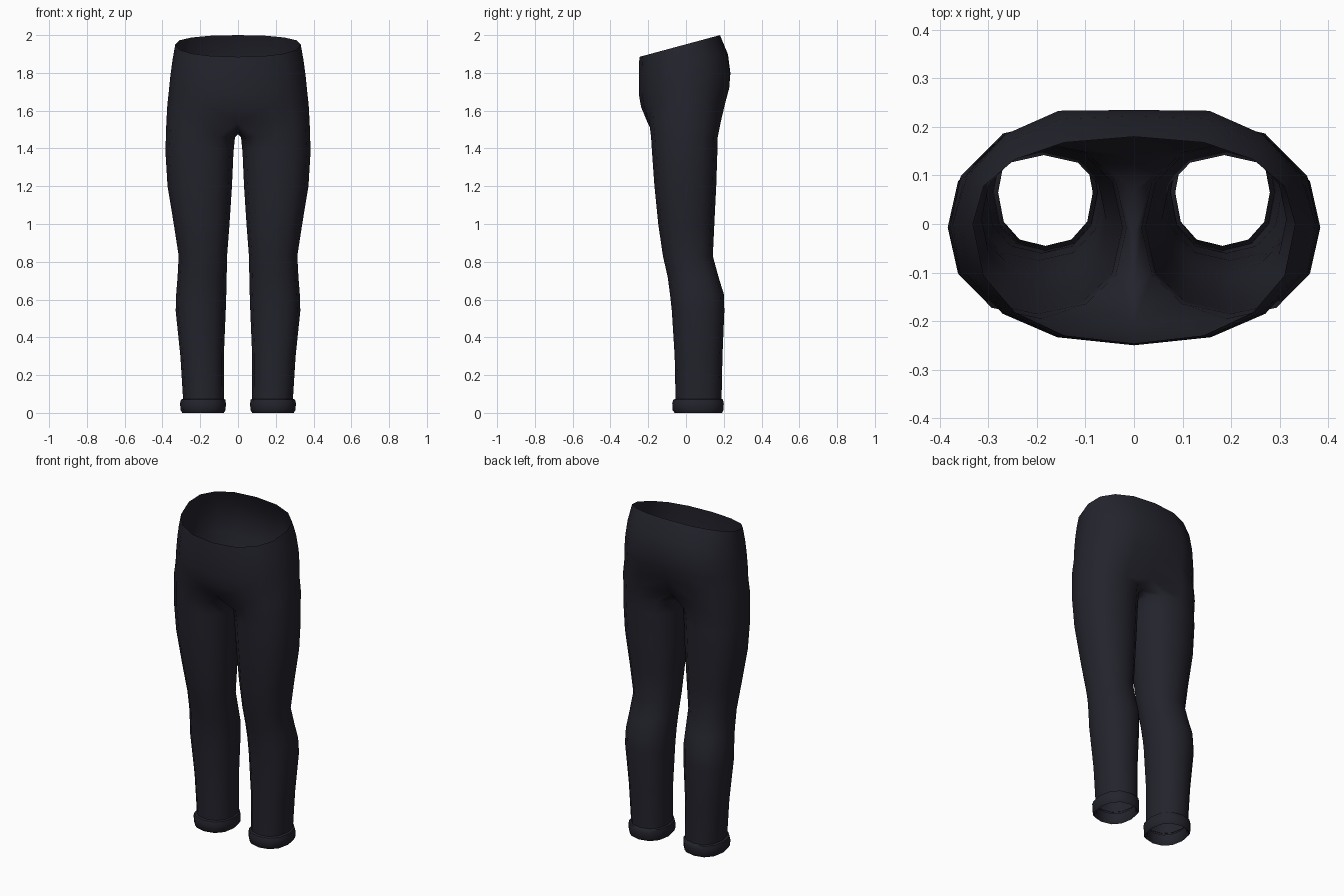
import bpy, bmesh
from math import sin, cos, radians, copysign

cube = bpy.data.objects.get("Cube")
if cube:
    bpy.data.objects.remove(cube, do_unlink=True)

cloth = bpy.data.materials.new("dark_navy_cloth")
cloth.use_nodes = True
colour = (0.017, 0.017, 0.026, 1)
cloth.diffuse_color = colour
bsdf = cloth.node_tree.nodes["Principled BSDF"]
bsdf.inputs["Base Color"].default_value = colour
bsdf.inputs["Roughness"].default_value = 0.9


def power(v, p):
    return copysign(abs(v) ** p, v)


def leg_ring(z, inner, outer, front, back, p=0.87):
    """Twelve points, from the front inner side round the outside."""
    cx, rx = (inner + outer) / 2, (outer - inner) / 2
    cy, ry = (front + back) / 2, (back - front) / 2
    angles = [radians(30 * i - 120) for i in range(12)]
    return [(cx + rx * power(cos(a), p), cy + ry * power(sin(a), p), z) for a in angles]


def hip_ring(width, front, back, z_front, z_back, cleft):
    """Nine points of a half ring, from centre front to centre back."""
    points = []
    for i in range(9):
        a = radians(22.5 * i - 90)
        y = power(sin(a), 0.87) * (back if a > 0 else -front)
        if i == 8:
            y -= cleft
        t = (y - front) / (back - front)
        x = 0 if i in (0, 8) else width * power(cos(a), 0.87)
        points.append((x, y, z_front + t * (z_back - z_front)))
    return points


def loft(bm, lower, upper, count, closed):
    for i in range(count if closed else count - 1):
        j = (i + 1) % count
        bm.faces.new((lower[i], lower[j], upper[j], upper[i]))


def finish(bm, name):
    mesh = bpy.data.meshes.new(name)
    bm.to_mesh(mesh)
    bm.free()
    mesh.materials.append(cloth)
    obj = bpy.data.objects.new(name, mesh)
    bpy.context.collection.objects.link(obj)
    bpy.ops.object.select_all(action="DESELECT")
    obj.select_set(True)
    bpy.context.view_layer.objects.active = obj
    bpy.ops.object.shade_smooth_by_angle(angle=radians(50))
    mirror = obj.modifiers.new("Mirror", "MIRROR")
    mirror.use_clip = True
    mirror.merge_threshold = 0.002


# Legs: height, inner x, outer x, front y, back y
legs = [
    (0.06, 0.075, 0.29, -0.055, 0.188),
    (0.30, 0.075, 0.305, -0.06, 0.193),
    (0.54, 0.065, 0.33, -0.075, 0.203),
    (0.63, 0.062, 0.327, -0.085, 0.20),
    (0.72, 0.06, 0.32, -0.097, 0.172),
    (0.83, 0.058, 0.314, -0.122, 0.142),
    (1.00, 0.045, 0.34, -0.147, 0.15),
    (1.20, 0.032, 0.373, -0.167, 0.16),
    (1.38, 0.024, 0.384, -0.18, 0.166),
    (1.46, 0.016, 0.382, -0.185, 0.168),
]
# Hips: half width, front y, back y, front z, back z, cleft depth
hips = [
    (0.374, -0.238, 0.222, 1.62, 1.64, 0.03),
    (0.366, -0.25, 0.245, 1.69, 1.72, 0.025),
    (0.358, -0.25, 0.25, 1.77, 1.80, 0.015),
    (0.347, -0.25, 0.232, 1.83, 1.90, 0.01),
    (0.332, -0.246, 0.18, 1.885, 2.0, 0),
]

bm = bmesh.new()
rings = [[bm.verts.new(p) for p in leg_ring(*row)] for row in legs]

# Crotch ring: inner points lie on the centre seam
crotch = leg_ring(1.545, 0.0, 0.379, -0.195, 0.185)
seam = {0: (-0.205, 1.54), 11: (-0.13, 1.49), 10: (-0.02, 1.475),
        9: (0.07, 1.49), 8: (0.14, 1.53)}
for index, (y, z) in seam.items():
    crotch[index] = (0, y, z)
rings.append([bm.verts.new(p) for p in crotch])
for lower, upper in zip(rings, rings[1:]):
    loft(bm, lower, upper, 12, True)

# Hips rise from the outer arc of the crotch ring to the waist
below = rings[-1]
for row in hips:
    above = [bm.verts.new(p) for p in hip_ring(*row)]
    loft(bm, below, above, 9, False)
    below = above
finish(bm, "trouser_legs_and_hips")

# Turned-up cuffs, lofted from the hidden inner fold round to the leg
cuffs = [
    (0.06, 0.085, 0.28, -0.045, 0.175),
    (0.012, 0.083, 0.285, -0.05, 0.18),
    (0.0, 0.075, 0.295, -0.06, 0.19),
    (0.015, 0.066, 0.304, -0.071, 0.199),
    (0.05, 0.064, 0.307, -0.073, 0.20),
    (0.07, 0.067, 0.302, -0.067, 0.196),
    (0.075, 0.076, 0.289, -0.054, 0.187),
]
bm = bmesh.new()
rings = [[bm.verts.new(p) for p in leg_ring(*row)] for row in cuffs]
for lower, upper in zip(rings, rings[1:]):
    loft(bm, lower, upper, 12, True)
finish(bm, "trouser_cuffs")
